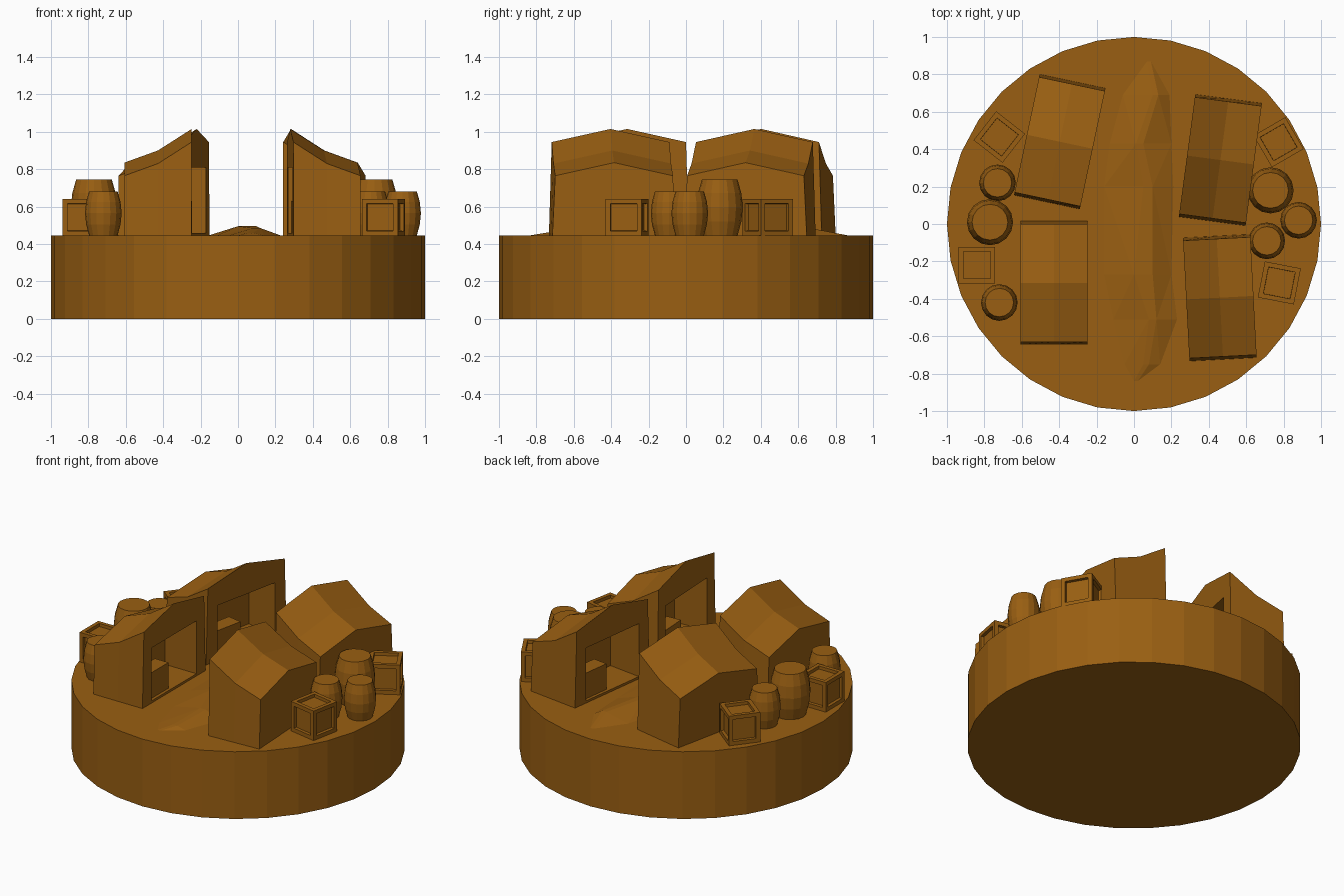
import bpy, bmesh
from math import radians, sin, cos, pi
from mathutils import Matrix

if "Cube" in bpy.data.objects:
    bpy.data.objects.remove(bpy.data.objects["Cube"], do_unlink=True)

GROUND = 0.445

# One earthy colour for everything
wood = bpy.data.materials.new("warm_brown")
wood.use_nodes = True
COLOUR = (0.32, 0.114, 0.006, 1)
wood.diffuse_color = COLOUR
shader = next(n for n in wood.node_tree.nodes if n.type == 'BSDF_PRINCIPLED')
shader.inputs["Base Color"].default_value = COLOUR
shader.inputs["Roughness"].default_value = 0.9


def finish(bm, name, x=0, y=0, z=GROUND, turn=0, scale=1):
    bmesh.ops.recalc_face_normals(bm, faces=bm.faces)
    mesh = bpy.data.meshes.new(name)
    bm.to_mesh(mesh)
    bm.free()
    mesh.materials.append(wood)
    obj = bpy.data.objects.new(name, mesh)
    obj.location = (x, y, z)
    obj.rotation_euler.z = radians(turn)
    obj.scale = (scale,) * 3
    bpy.context.collection.objects.link(obj)
    return obj


def loft(bm, rings, closed=True):
    """Skin a list of equally long point rings; returns the vertex rings."""
    loops = [[bm.verts.new(p) for p in ring] for ring in rings]
    n = len(loops[0])
    for a, b in zip(loops, loops[1:]):
        for i in range(n if closed else n - 1):
            j = (i + 1) % n
            bm.faces.new((a[i], a[j], b[j], b[i]))
    return loops


def circle(r, z, sides):
    return [(r * sin(2 * pi * i / sides), r * cos(2 * pi * i / sides), z) for i in range(sides)]


# Round ground slab
bm = bmesh.new()
slab = loft(bm, [circle(1, 0, 32), circle(1, GROUND, 32)])
bm.faces.new(slab[0])
bm.faces.new(slab[1])
finish(bm, "ground_slab", z=0)


# Market stall: gabled shell open towards local +x
def stall(name, x, y, turn):
    bm = bmesh.new()
    rings = []
    for px, eave, ridge in ((-0.18, 0.32, 0.39), (0, 0.385, 0.455), (0.18, 0.5, 0.57)):
        rings.append([(px, -0.33, 0), (px, -0.315, eave), (px, 0, ridge),
                      (px, 0.315, eave), (px, 0.33, 0)])
    back, _, front = loft(bm, rings)
    bm.faces.new(back)
    # doorway recess
    door = [[(px, -0.235, 0.015), (px, -0.235, 0.365), (px, 0.235, 0.365), (px, 0.235, 0.015)]
            for px in (0.18, -0.05)]
    mouth, rear = loft(bm, door)
    bm.faces.new(rear)
    bm.faces.new((front[0], front[1], mouth[1], mouth[0]))
    bm.faces.new((front[1], front[2], front[3], mouth[2], mouth[1]))
    bm.faces.new((front[3], front[4], mouth[3], mouth[2]))
    bm.faces.new((front[4], front[0], mouth[0], mouth[3]))
    shell = finish(bm, name, x, y, turn=turn)
    # counter just inside the doorway
    bm = bmesh.new()
    bmesh.ops.create_cube(bm, size=1, matrix=Matrix.Translation((0.11, -0.13, 0.1))
                          @ Matrix.Diagonal((0.1, 0.2, 0.17, 1)))
    counter = finish(bm, name + "_counter", z=0)
    counter.parent = shell


stall("front_left_stall", -0.428, -0.315, 0)
stall("back_left_stall", -0.397, 0.44, -12)
stall("back_right_stall", 0.462, 0.342, 172.4)
stall("front_right_stall", 0.459, -0.394, 183)

# Barrels
for i, (x, y, scale) in enumerate(((-0.73, 0.22, 1), (-0.77, 0.01, 1.26), (-0.72, -0.42, 1),
                                   (0.73, 0.18, 1.26), (0.88, 0.02, 1), (0.71, -0.09, 1))):
    bm = bmesh.new()
    rings = loft(bm, [circle(r, z, 16) for r, z in
                      ((0.076, 0), (0.092, 0.06), (0.098, 0.12), (0.092, 0.18), (0.076, 0.237))])
    bm.faces.new(rings[0])
    bm.faces.new(rings[-1])
    finish(bm, f"barrel_{i + 1}", x, y, scale=scale)

# Crates with recessed panels
for i, (x, y, turn) in enumerate(((-0.84, -0.22, 0), (-0.72, 0.465, 52),
                                  (0.777, -0.315, -11), (0.773, 0.437, 30))):
    bm = bmesh.new()
    bmesh.ops.create_cube(bm, size=0.196)
    faces = list(bm.faces)
    bmesh.ops.inset_individual(bm, faces=faces, thickness=0.036)
    bmesh.ops.inset_individual(bm, faces=faces, thickness=0.001, depth=-0.02)
    finish(bm, f"crate_{i + 1}", x, y, z=GROUND + 0.098, turn=turn)

# Low faceted path mound between the stalls: y, left, crest start, crest end, right, height
bm = bmesh.new()
stations = ((0.87, 0.07, 0.08, 0.08, 0.09, 0.0), (0.69, -0.06, 0.1, 0.13, 0.19, 0.035),
            (0.43, -0.13, 0.01, 0.05, 0.2, 0.05), (0.2, -0.16, 0.05, 0.1, 0.21, 0.045),
            (-0.27, -0.16, 0.0, 0.1, 0.2, 0.05), (-0.51, -0.11, 0.08, 0.12, 0.23, 0.04),
            (-0.75, -0.05, 0.05, 0.08, 0.14, 0.015), (-0.84, -0.01, 0.0, 0.01, 0.02, 0.0))
loft(bm, [[(a, y, 0), (b, y, h), (c, y, h), (d, y, 0)] for y, a, b, c, d, h in stations],
     closed=False)
bmesh.ops.triangulate(bm, faces=bm.faces)
bmesh.ops.recalc_face_normals(bm, faces=bm.faces)
finish(bm, "path_mound")
